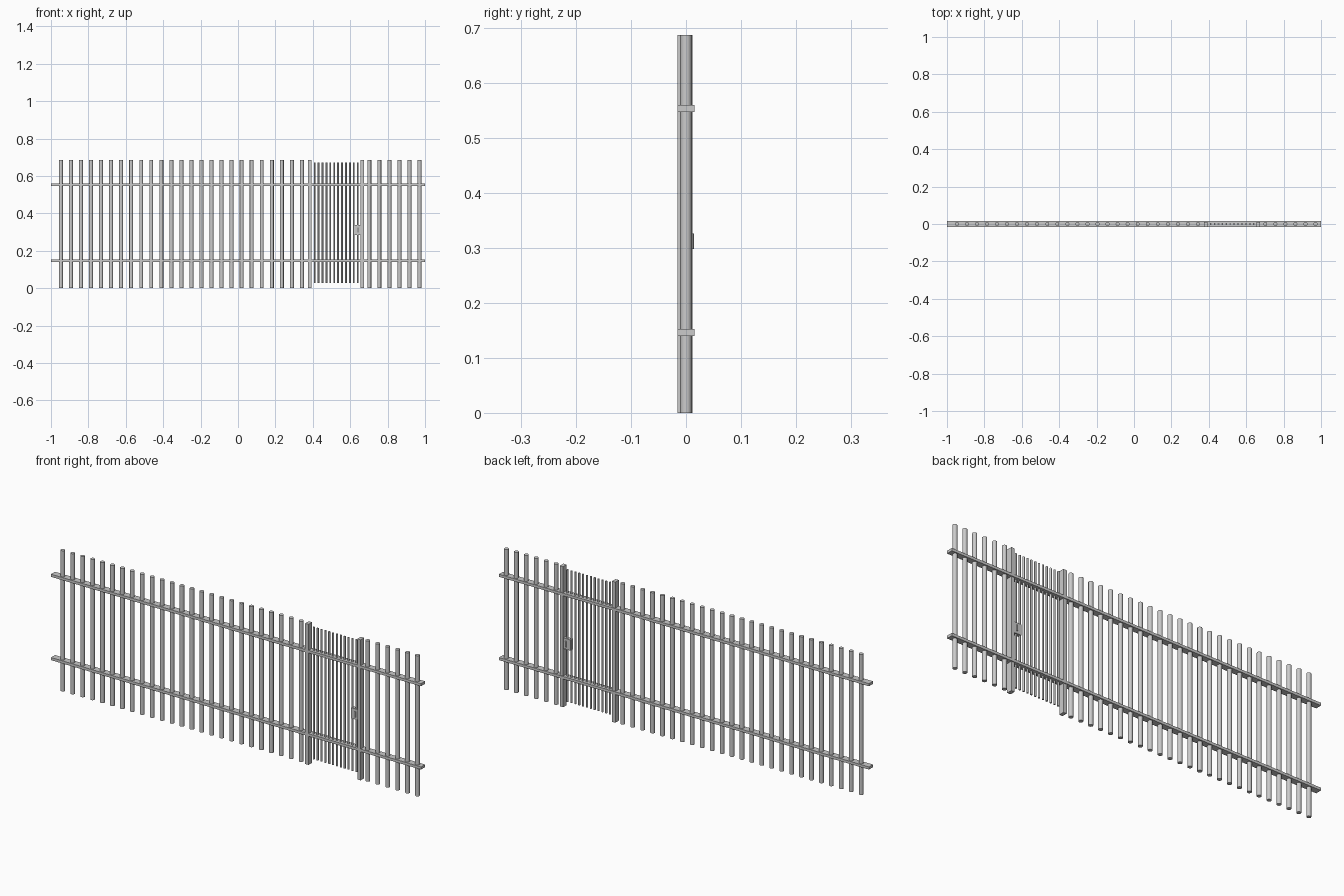
import bpy

if "Cube" in bpy.data.objects:
    bpy.data.objects.remove(bpy.data.objects["Cube"])

TOP = 0.687


def box(name, x0, x1, y0, y1, z0, z1):
    bpy.ops.mesh.primitive_cube_add(size=1, location=((x0 + x1) / 2, (y0 + y1) / 2, (z0 + z1) / 2))
    o = bpy.context.object
    o.name = name
    o.scale = (x1 - x0, y1 - y0, z1 - z0)
    bpy.ops.object.transform_apply(location=False, rotation=False, scale=True)
    return o


def rod(name, x, r, z0, z1, sides=16, y=0):
    bpy.ops.mesh.primitive_cylinder_add(vertices=sides, radius=r, depth=z1 - z0,
                                        location=(x, y, (z0 + z1) / 2))
    o = bpy.context.object
    o.name = name
    bpy.ops.object.shade_smooth_by_angle()
    return o


# Two long horizontal rails
for name, z in (("lower_rail", 0.1465), ("upper_rail", 0.5535)):
    box(name, -1, 1, -0.0155, 0.0155, z - 0.0065, z + 0.0065)

# Round fence pickets either side of the gate
for i in range(25):
    rod("left_picket", -0.947 + i * 0.0537, 0.0105, 0, TOP)
for i in range(6):
    rod("right_picket", 0.702 + i * 0.0537, 0.0105, 0, TOP)

# Rectangular gate posts
for name, x in (("gate_post_left", 0.383), ("gate_post_right", 0.665)):
    box(name, x - 0.009, x + 0.009, -0.0155, 0.0115, 0, TOP)

# Thin gate bars
for i in range(12):
    rod("gate_bar", 0.41 + i * 0.0209, 0.0048, 0.028, 0.673, 12)

# Lock case with a small handle on both faces
box("lock_case", 0.617, 0.656, -0.009, 0.009, 0.286, 0.338)
for y in (-0.0115, 0.0115):
    rod("lock_handle", 0.642, 0.003, 0.298, 0.326, 8, y)
